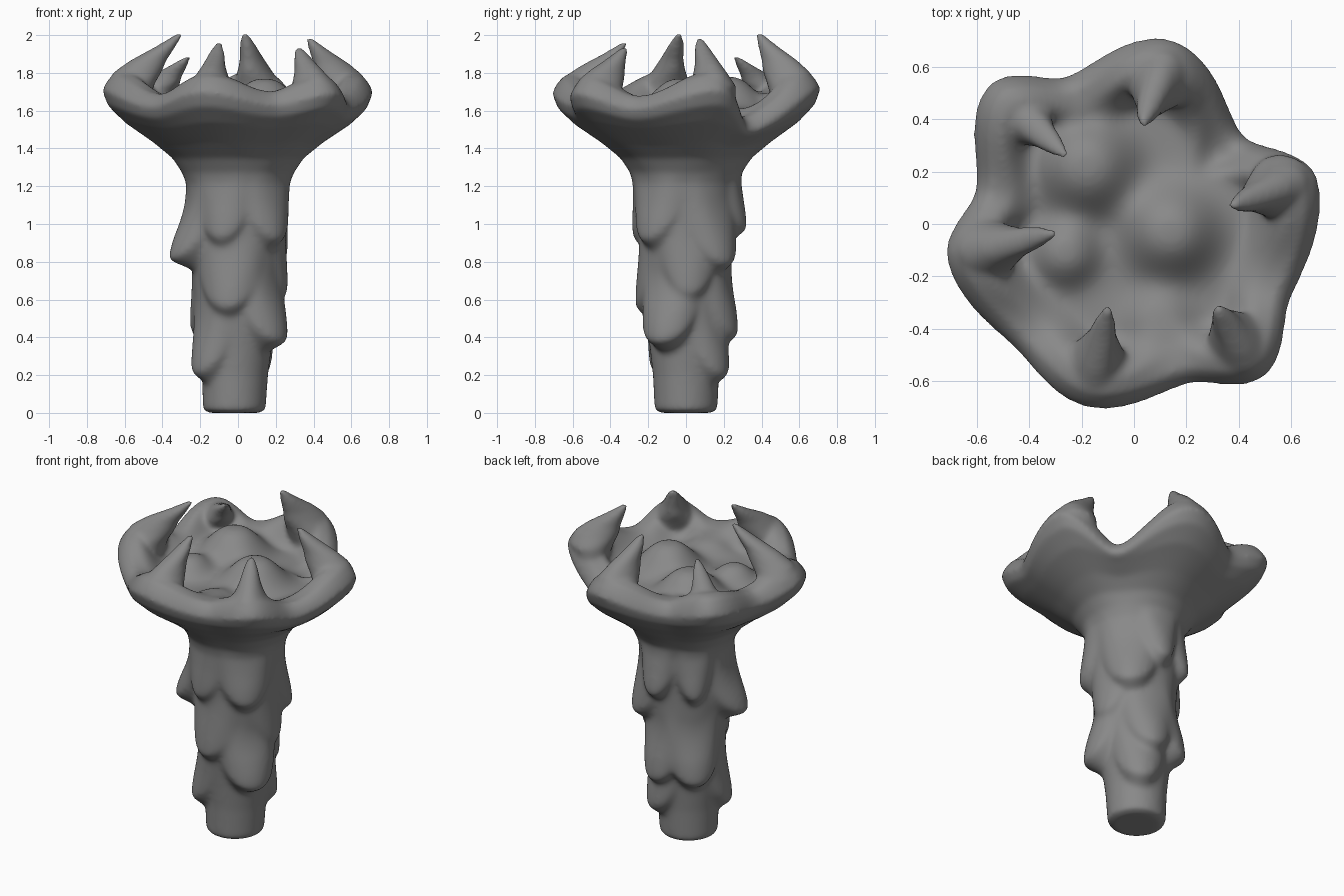
import bpy, bmesh, math
from mathutils import Vector

if "Cube" in bpy.data.objects:
    bpy.data.objects.remove(bpy.data.objects["Cube"])

bm = bmesh.new()
SEG = 120


def loft(rings):
    """Skin closed rings of points and cap both ends."""
    loops = [[bm.verts.new(p) for p in ring] for ring in rings]
    n = len(loops[0])
    for a, b in zip(loops, loops[1:]):
        for i in range(n):
            j = (i + 1) % n
            bm.faces.new((a[i], a[j], b[j], b[i]))
    bm.faces.new(loops[0][::-1])
    bm.faces.new(loops[-1])


def smooth(t):
    t = min(1, max(0, t))
    return t * t * (3 - 2 * t)


# Rim outline: angle, radius, height of the widest line (lobes and valleys)
RIM = [(14, .725, 1.71), (39, .54, 1.50), (80, .72, 1.72), (114, .62, 1.63),
       (136, .77, 1.70), (168, .62, 1.63), (190, .73, 1.71), (226, .66, 1.62),
       (255, .725, 1.70), (288, .645, 1.63), (311, .77, 1.69), (335, .665, 1.61),
       (374, .725, 1.71)]


def rim(deg):
    d = (deg - 14) % 360 + 14
    for (a, r, z), (b, r2, z2) in zip(RIM, RIM[1:]):
        if a <= d <= b:
            t = smooth((d - a) / (b - a))
            return r + (r2 - r) * t, z + (z2 - z) * t


# Drooping bark scales: angle, lip height, lip reach, half width
SCALES = [(315, .88, .31, .15), (328, .335, .295, .16), (135, .92, .31, .10),
          (135, .37, .28, .15), (195, .77, .37, .14), (45, .75, .315, .15),
          (212, .17, .25, .14), (58, .16, .245, .14), (5, .60, .265, .14),
          (258, .52, .265, .16), (85, .93, .32, .11), (250, .89, .29, .14),
          (75, .37, .275, .14)]
STEM = [(0, .165), (.2, .175), (.35, .192), (.55, .218), (.75, .235), (.95, .25),
        (1.1, .262), (1.25, .278)]


def stem_radius(z):
    for (z1, r1), (z2, r2) in zip(STEM, STEM[1:]):
        if z <= z2:
            return r1 + (r2 - r1) * (z - z1) / (z2 - z1)
    return STEM[-1][1]


def bark_radius(deg, z):
    base = stem_radius(z)
    total = 0
    for a, lip, reach, w in SCALES:
        q = math.radians((deg - a + 180) % 360 - 180) * base / w
        if abs(q) < 1.4:
            h = z - lip - .14 * q * q
            fall = smooth((h + .03) / .08) * (1 - smooth((h - .02) / .40))
            d = (reach - stem_radius(lip)) * fall * (1 - smooth(abs(q) / 1.4))
            total += max(0, d) ** 3             # soft maximum of all scales
    return base + total ** (1 / 3)


# Soft mounds on the cup floor: x, y, height, spread
MOUNDS = [(.14, -.03, .16, .17), (-.18, .22, .17, .18), (-.26, -.11, .10, .12),
          (.1, -.38, .07, .13)]


def floor_z(x, y):
    return 1.61 + sum(h * math.exp(-(math.hypot(x - a, y - b) / s) ** 2.8)
                      for a, b, h, s in MOUNDS)


# Trunk, flaring cup, rim and floor in one turned skin
CUP = [(.295, 1.27, 0), (.345, 1.35, .1), (.44, 1.435, .3), (.575, 1.54, .6),
       (.65, 1.63, .9), (.675, 1.71, 1)]
columns = []
for i in range(SEG):
    deg = 360 * i / SEG
    c, s = math.cos(math.radians(deg)), math.sin(math.radians(deg))
    R, Z = rim(deg)
    lobe = smooth((Z - 1.6) / .1)
    col = [(-.02 + .13 * c, .13 * s, 0)]
    for k in range(1, 82):
        z = .015 * k
        r, off = bark_radius(deg, z), -.02 * max(0, 1 - z)
        col.append((off + r * c, r * s, z))
    prof = [(r + w * (R - .675), 1.2 + (z - 1.2) * (1 + w * ((Z - 1.2) / .51 - 1)))
            for r, z, w in CUP]
    prof += [(R - .025, Z + .045), (R - .06, Z + .07 + .015 * lobe),
             (R - .12, Z + .06 + .04 * lobe)]
    col += [(r * c, r * s, z) for r, z in prof]
    top = prof[-1][1]
    for k in range(1, 20):                      # blend from rim down to floor
        r = (R - .12) * (1 - k / 20)
        t = smooth(k / 6)
        col.append((r * c, r * s, top * (1 - t) + floor_z(r * c, r * s) * t))
    columns.append(col)
loft([list(ring) for ring in zip(*columns)])

# Inward-curling claws: lobe angle, lobe radius, tip position
CLAWS = [(80, .71, (.035, .385, 2.01)), (14, .72, (.375, .07, 1.985)),
         (311, .76, (.32, -.325, 1.935)), (255, .71, (-.10, -.325, 1.96)),
         (190, .72, (-.305, -.035, 2.01)), (136, .76, (-.265, .265, 1.885))]
for deg, R, tip in CLAWS:
    a, tip = math.radians(deg), Vector(tip)
    base = Vector((math.cos(a), math.sin(a), 0)) * (R - .15) + Vector((0, 0, 1.60))
    u = tip - base
    u.z = 0
    u.normalize()
    v = Vector((-u.y, u.x, 0))
    sec = []
    for h, k, ra, rb in [(0, 0, .08, .13), (.34, -.04, .13, .125), (.5, .12, .13, .088),
                         (.65, .34, .10, .062), (.83, .7, .055, .044), (1, 1, .018, .02)]:
        ctr = base + Vector(((tip.x - base.x) * k, (tip.y - base.y) * k,
                             (tip.z - base.z) * h))
        sec.append([ctr + u * ra * math.cos(t) + v * rb * math.sin(t)
                    for t in (2 * math.pi * i / 20 for i in range(20))])
    loft(sec)

# Fuse everything into one smooth organic skin
bmesh.ops.recalc_face_normals(bm, faces=bm.faces)
me = bpy.data.meshes.new("clawed_stalk")
bm.to_mesh(me)
bm.free()
obj = bpy.data.objects.new("clawed_stalk", me)
bpy.context.collection.objects.link(obj)
mat = bpy.data.materials.new("dark_grey")
mat.diffuse_color = (.25, .25, .25, 1)
mat.use_nodes = True
mat.node_tree.nodes["Principled BSDF"].inputs["Base Color"].default_value = mat.diffuse_color
me.materials.append(mat)
rem = obj.modifiers.new("fuse", 'REMESH')
rem.mode = 'VOXEL'
rem.voxel_size = .012
rem.use_smooth_shade = True
sm = obj.modifiers.new("soften", 'SMOOTH')
sm.factor = .5
sm.iterations = 18
